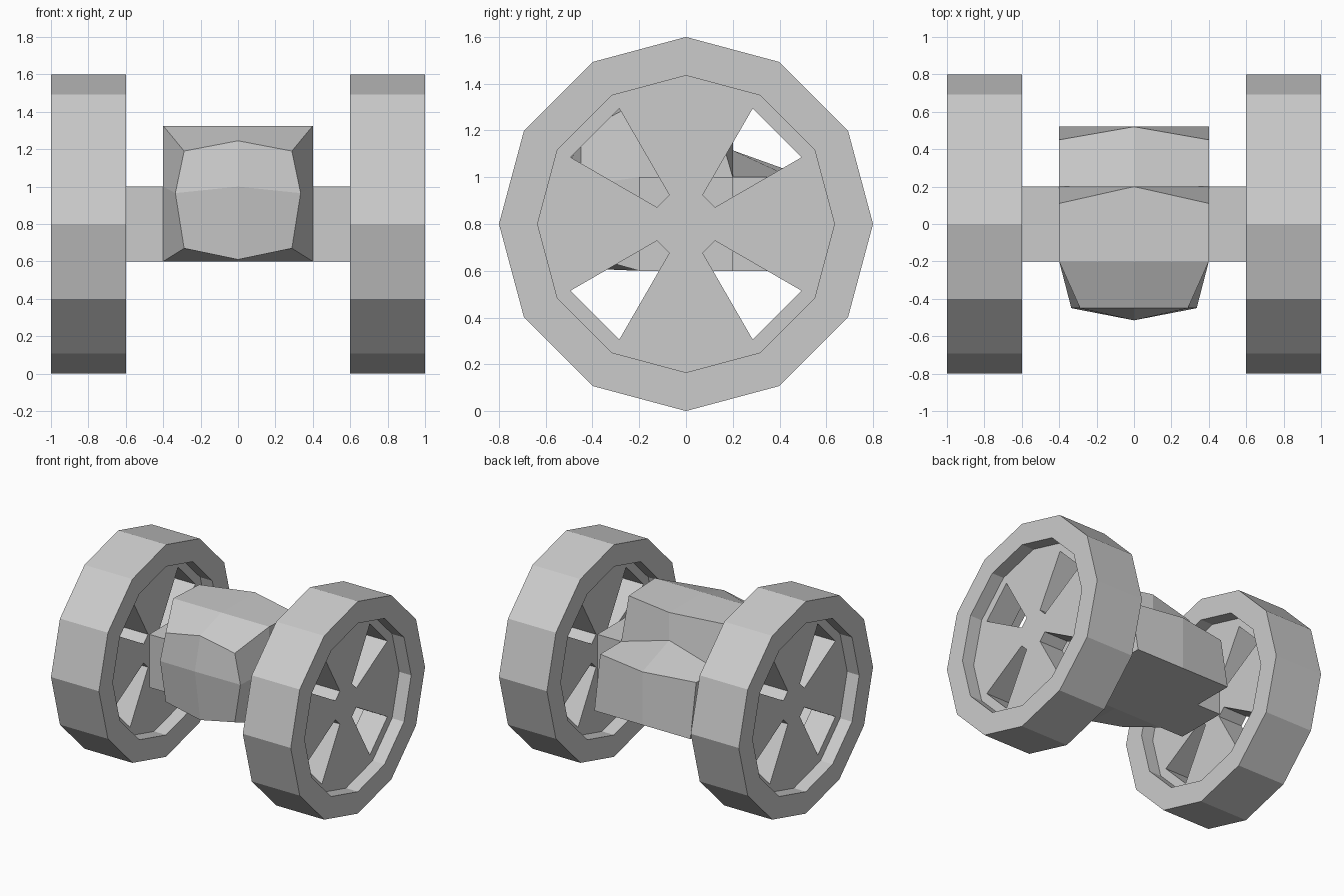
import bpy, bmesh, math

if "Cube" in bpy.data.objects:
    bpy.data.objects.remove(bpy.data.objects["Cube"])


def make_object(name, verts, faces):
    mesh = bpy.data.meshes.new(name)
    mesh.from_pydata(verts, [], faces)
    bm = bmesh.new()
    bm.from_mesh(mesh)
    bmesh.ops.recalc_face_normals(bm, faces=bm.faces)
    bm.to_mesh(mesh)
    bm.free()
    obj = bpy.data.objects.new(name, mesh)
    bpy.context.collection.objects.link(obj)
    return obj


def make_wheel(name, side):
    n = 12
    holes = {1, 4, 7, 10}            # sectors left open between the spokes
    verts, faces = [], []

    def ring(x, r):
        start = len(verts)
        for k in range(n):
            a = math.radians(30 * k)
            verts.append((side * x, r * math.cos(a), 0.8 + r * math.sin(a)))
        return start

    def strip(a, b, sectors=range(n)):
        for k in sectors:
            j = (k + 1) % n
            faces.append((a + k, a + j, b + j, b + k))

    # each side: hub, spoke end, recess edge, lip edge, tread edge
    sides = [[ring(xd, 0.143), ring(xd, 0.571), ring(xd, 0.635), ring(xl, 0.635), ring(xl, 0.8)]
             for xd, xl in ((0.7, 0.6), (0.9, 1.0))]
    solid = [k for k in range(n) if k not in holes]
    for hub, spoke, recess, lip, tread in sides:
        faces.append(tuple(range(hub, hub + n)))
        strip(hub, spoke, solid)
        strip(spoke, recess)
        strip(recess, lip)
        strip(lip, tread)
    a, b = sides
    strip(a[4], b[4])                # tread
    strip(a[0], b[0], holes)         # hole walls
    strip(a[1], b[1], holes)
    for k in holes:
        for e in (k, (k + 1) % n):
            faces.append((a[0] + e, a[1] + e, b[1] + e, b[0] + e))
    return make_object(name, verts, faces)


make_wheel("right_wheel", 1)
make_wheel("left_wheel", -1)

# square axle
bpy.ops.mesh.primitive_cube_add(size=1, location=(0, 0, 0.8))
axle = bpy.context.object
axle.name = "axle"
axle.scale = (1.2, 0.4, 0.4)

# faceted body, right half, mirrored across x
P = {
    "bottom_front": (0.4, -0.2, 0.6), "bottom_back": (0.4, 0.52, 0.6),
    "deck_back": (0.4, 0.45, 1.0), "deck_front": (0.4, 0.2, 1.0),
    "top_back": (0.4, 0.11, 1.31), "top_front": (0.4, -0.2, 1.325),
    "side_front": (0.4, -0.2, 1.0),
    "nose_top": (0.288, -0.45, 1.19), "nose_mid": (0.335, -0.45, 0.965),
    "nose_low": (0.288, -0.45, 0.67),
    "c_bottom_front": (0, -0.2, 0.6), "c_bottom_back": (0, 0.52, 0.6),
    "c_deck_back": (0, 0.52, 1.0), "c_deck_front": (0, 0.2, 1.115),
    "c_top_back": (0, 0.2, 1.325), "c_top_front": (0, -0.2, 1.325),
    "c_nose_top": (0, -0.45, 1.245), "c_nose_mid": (0, -0.515, 1.0),
    "c_nose_low": (0, -0.45, 0.61),
}
loop = ["bottom_back", "deck_back", "deck_front", "top_back", "top_front",
        "nose_top", "nose_mid", "nose_low", "bottom_front"]
quads = [(p, q, "c_" + q, "c_" + p) for p, q in zip(loop, loop[1:] + loop[:1])]
quads += [
    ("bottom_front", "bottom_back", "deck_back", "deck_front", "side_front"),
    ("side_front", "deck_front", "top_back", "top_front"),
    ("bottom_front", "side_front", "nose_mid", "nose_low"),
    ("side_front", "top_front", "nose_top", "nose_mid"),
]
names = list(P)
body = make_object("body", list(P.values()),
                   [tuple(names.index(p) for p in f) for f in quads])
mirror = body.modifiers.new("mirror", "MIRROR")
mirror.use_axis[0] = True
